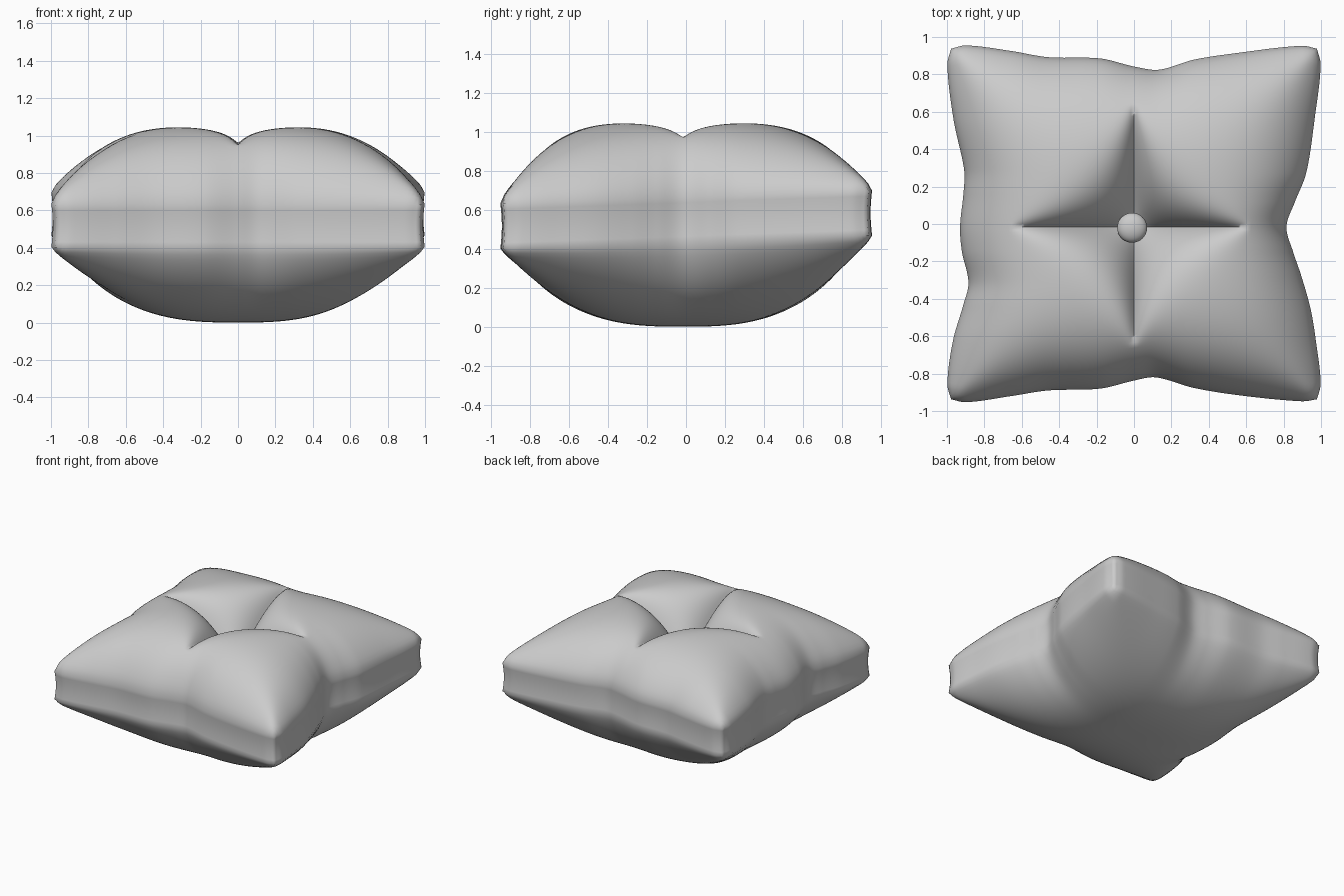
import bpy, bmesh, math

if "Cube" in bpy.data.objects:
    bpy.data.objects.remove(bpy.data.objects["Cube"])

N = 112  # grid cells per side (even, so a row falls on each crease)


def spline(pts, t):
    """Smooth curve through a few (position, offset) points."""
    t = min(max(t, pts[0][0]), pts[-1][0])

    def slope(i):
        a, b = pts[max(i - 1, 0)], pts[min(i + 1, len(pts) - 1)]
        return (b[1] - a[1]) / (b[0] - a[0])
    for i in range(len(pts) - 1):
        (x0, y0), (x1, y1) = pts[i], pts[i + 1]
        if t <= x1:
            h = x1 - x0
            s = (t - x0) / h
            return ((2*s**3 - 3*s*s + 1) * y0 + (s**3 - 2*s*s + s) * h * slope(i)
                    + (3*s*s - 2*s**3) * y1 + (s**3 - s*s) * h * slope(i + 1))


# Puckered outline: distance of each side from the centre
LEFT = [(-1, .978), (-.92, .998), (-.68, .968), (-.48, .915), (-.34, .885), (-.15, .92),
        (0, .93), (.2, .912), (.34, .908), (.63, .965), (.92, .998), (1, .978)]
RIGHT = [(-1, .978), (-.92, .998), (-.7, .975), (-.5, .945), (-.3, .895), (-.15, .85),
         (0, .815), (.15, .86), (.32, .92), (.65, .968), (.92, .998), (1, .978)]
BACK = [(-1, .937), (-.93, .955), (-.7, .925), (-.5, .892), (-.2, .885), (0, .842),
        (.15, .825), (.35, .878), (.6, .915), (.93, .953), (1, .937)]
FRONT = [(-1, .937), (-.93, .953), (-.7, .92), (-.5, .89), (-.2, .88), (0, .837),
         (.13, .82), (.35, .876), (.6, .915), (.93, .948), (1, .937)]


def plan(u, v):
    ex = spline(RIGHT if u > 0 else LEFT, v)
    ey = spline(BACK if v > 0 else FRONT, u)
    x = .9 * u + (ex - .9) * u ** 3
    y = .88 * v + (ey - .88) * v ** 3
    return x, y - .015 * (1 - v * v)


def puff(u, v, a, p):
    """Pillow swell: 0 on the seam, 1 in the middle, full towards the corners."""
    fu, fv = max(1 - abs(u) ** a, 1e-6), max(1 - abs(v) ** a, 1e-6)
    soft = (fu ** -3 + fv ** -3 - 1) ** (-1 / 3)
    f = (.5 * fu * fv + .5 * soft) ** p
    return 0 if min(fu, fv) < 1e-5 else f


def crease(along, across, length):
    """Fold that is wide and deep at the button, narrow and shallow at its end."""
    s = max(1 - along / length, 0)
    return s * math.exp(-across / (.015 + .11 * s))


def top_z(u, v):
    f = puff(u, v, 3.7, .70)
    z = (.665 + .033 * v) * (1 - f) + 1.06 * f
    a, b = abs(u) * .9, abs(v) * .88
    dx, dy = crease(a, b, .64), crease(b, a, .66)
    return z - .38 * (1 - (1 - dx) * (1 - dy))


def bottom_z(u, v):
    f = puff(u, v, 2.8, .76)
    return (.435 + .033 * v) * (1 - f)


# Cushion: top and bottom panels joined by a sewn side band
bm = bmesh.new()


def panel(zfun, flip):
    g = []
    for j in range(N + 1):
        row = []
        for i in range(N + 1):
            u, v = 2 * i / N - 1, 2 * j / N - 1
            row.append(bm.verts.new((*plan(u, v), zfun(u, v))))
        g.append(row)
    for j in range(N):
        for i in range(N):
            q = [g[j][i], g[j][i + 1], g[j + 1][i + 1], g[j + 1][i]]
            bm.faces.new(q[::-1] if flip else q)
    return ([g[0][i] for i in range(N)] + [g[j][N] for j in range(N)]
            + [g[N][i] for i in range(N, 0, -1)] + [g[j][0] for j in range(N, 0, -1)])


upper = panel(top_z, False)
lower = panel(bottom_z, True)
rings = [lower]
ROWS = 8
for k in range(1, ROWS):
    t = k / ROWS
    inset = 1 - .008 * math.sin(math.pi * t)
    ring = []
    for lo, up in zip(lower, upper):
        c = lo.co.lerp(up.co, t)
        ring.append(bm.verts.new((c.x * inset, c.y * inset, c.z)))
    rings.append(ring)
rings.append(upper)
for r0, r1 in zip(rings, rings[1:]):
    for i in range(len(r0)):
        n = (i + 1) % len(r0)
        bm.faces.new((r0[i], r0[n], r1[n], r1[i]))
bmesh.ops.recalc_face_normals(bm, faces=bm.faces)
me = bpy.data.meshes.new("cushion")
bm.to_mesh(me)
bm.free()
cushion = bpy.data.objects.new("cushion", me)
bpy.context.collection.objects.link(cushion)


def smooth(ob):
    bpy.ops.object.select_all(action='DESELECT')
    ob.select_set(True)
    bpy.context.view_layer.objects.active = ob
    bpy.ops.object.shade_smooth_by_angle(angle=math.radians(75))


smooth(cushion)

# Button in the middle of the tuft
bpy.ops.mesh.primitive_uv_sphere_add(segments=32, ring_count=16, radius=.08,
                                     location=(-.01, -.02, .785))
button = bpy.context.object
button.name = "button"
button.scale.z = .6
smooth(button)
